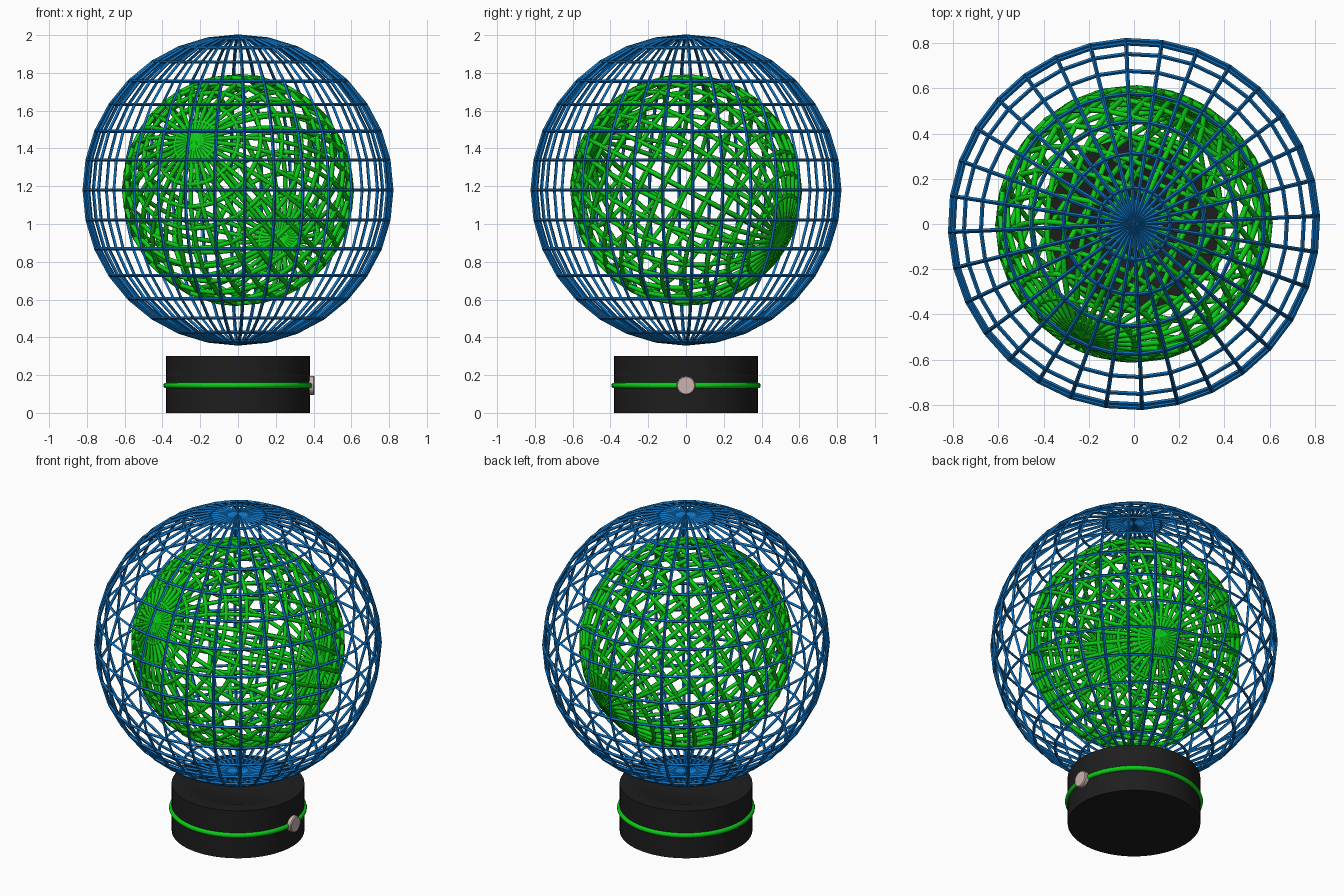
import bpy, bmesh, math
from mathutils import Vector, Matrix

cube = bpy.data.objects.get("Cube")
if cube:
    bpy.data.objects.remove(cube, do_unlink=True)


def material(name, rgb):
    m = bpy.data.materials.new(name)
    m.use_nodes = True
    m.diffuse_color = (*rgb, 1)
    m.node_tree.nodes["Principled BSDF"].inputs["Base Color"].default_value = (*rgb, 1)
    return m


BLUE = material("cage blue", (0.004, 0.17, 0.54))
GREEN = material("bright green", (0.003, 0.6, 0.008))
BLACK = material("base black", (0.013, 0.013, 0.013))
PALE = material("button pale pink", (0.6, 0.45, 0.43))

CENTRE = Vector((0, 0, 1.18))
SEGMENTS, RINGS = 32, 16


def wire_globe(name, radius, wire, sides_res, rotation, mat):
    """Globe of meridian and parallel wires, made as bevelled polylines."""
    curve = bpy.data.curves.new(name, "CURVE")
    curve.dimensions = "3D"
    curve.bevel_depth = wire
    curve.bevel_resolution = sides_res

    def point(ring, seg):
        lat = math.pi * ring / RINGS
        lon = math.tau * seg / SEGMENTS
        v = Vector((math.sin(lat) * math.cos(lon), math.sin(lat) * math.sin(lon), math.cos(lat)))
        return CENTRE + rotation @ (v * radius)

    def line(points, closed):
        spline = curve.splines.new("POLY")
        spline.points.add(len(points) - 1)
        for p, co in zip(spline.points, points):
            p.co = (*co, 1)
        spline.use_cyclic_u = closed
        spline.use_smooth = sides_res > 0

    for ring in range(1, RINGS):
        line([point(ring, s) for s in range(SEGMENTS)], True)
    for seg in range(SEGMENTS):
        line([point(r, seg) for r in range(RINGS + 1)], False)
    curve.materials.append(mat)
    ob = bpy.data.objects.new(name, curve)
    bpy.context.collection.objects.link(ob)
    return ob


def lathe(name, profile, steps, mat, closed=False):
    """Revolve an (r, z) profile around the z axis."""
    bm = bmesh.new()
    verts = [bm.verts.new((r, 0, z)) for r, z in profile]
    pairs = list(zip(verts, verts[1:]))
    if closed:
        pairs.append((verts[-1], verts[0]))
    edges = [bm.edges.new(p) for p in pairs]
    bmesh.ops.spin(bm, geom=verts + edges, cent=(0, 0, 0), axis=(0, 0, 1),
                   angle=math.tau, steps=steps)
    bmesh.ops.remove_doubles(bm, verts=bm.verts, dist=0.0001)
    bmesh.ops.recalc_face_normals(bm, faces=bm.faces)
    mesh = bpy.data.meshes.new(name)
    bm.to_mesh(mesh)
    bm.free()
    mesh.materials.append(mat)
    ob = bpy.data.objects.new(name, mesh)
    bpy.context.collection.objects.link(ob)
    bpy.ops.object.select_all(action="DESELECT")
    ob.select_set(True)
    bpy.context.view_layer.objects.active = ob
    bpy.ops.object.shade_smooth_by_angle(angle=math.radians(35))
    return ob


# Outer cage and tilted inner globe
wire_globe("outer_cage", 0.815, 0.009, 0, Matrix.Rotation(math.radians(2.5), 3, "Z"), BLUE)
axis = Vector((-0.23, -0.5, 0.26)).normalized()
wire_globe("inner_globe", 0.602, 0.013, 1, axis.to_track_quat("Z", "Y").to_matrix(), GREEN)

# Base with a shallow bowl in its top
bowl = [(0.29 * i / 6, 0.25 + 0.05 * (i / 6) ** 2) for i in range(6, -1, -1)]
lathe("base", [(0, 0), (0.38, 0), (0.38, 0.3)] + bowl, 64, BLACK)

# Glowing band round the base
band = [(0.38 + 0.015 * math.cos(a), 0.145 + 0.015 * math.sin(a))
        for a in (math.tau * i / 12 for i in range(12))]
lathe("base_band", band, 64, GREEN, closed=True)

# Push button on the left side
button = lathe("button", [(0, 0), (0.05, 0), (0.05, 0.035), (0.045, 0.04), (0, 0.04)], 16, PALE)
button.rotation_euler = (0, math.radians(90), 0)
button.location = (0.365, 0, 0.145)
